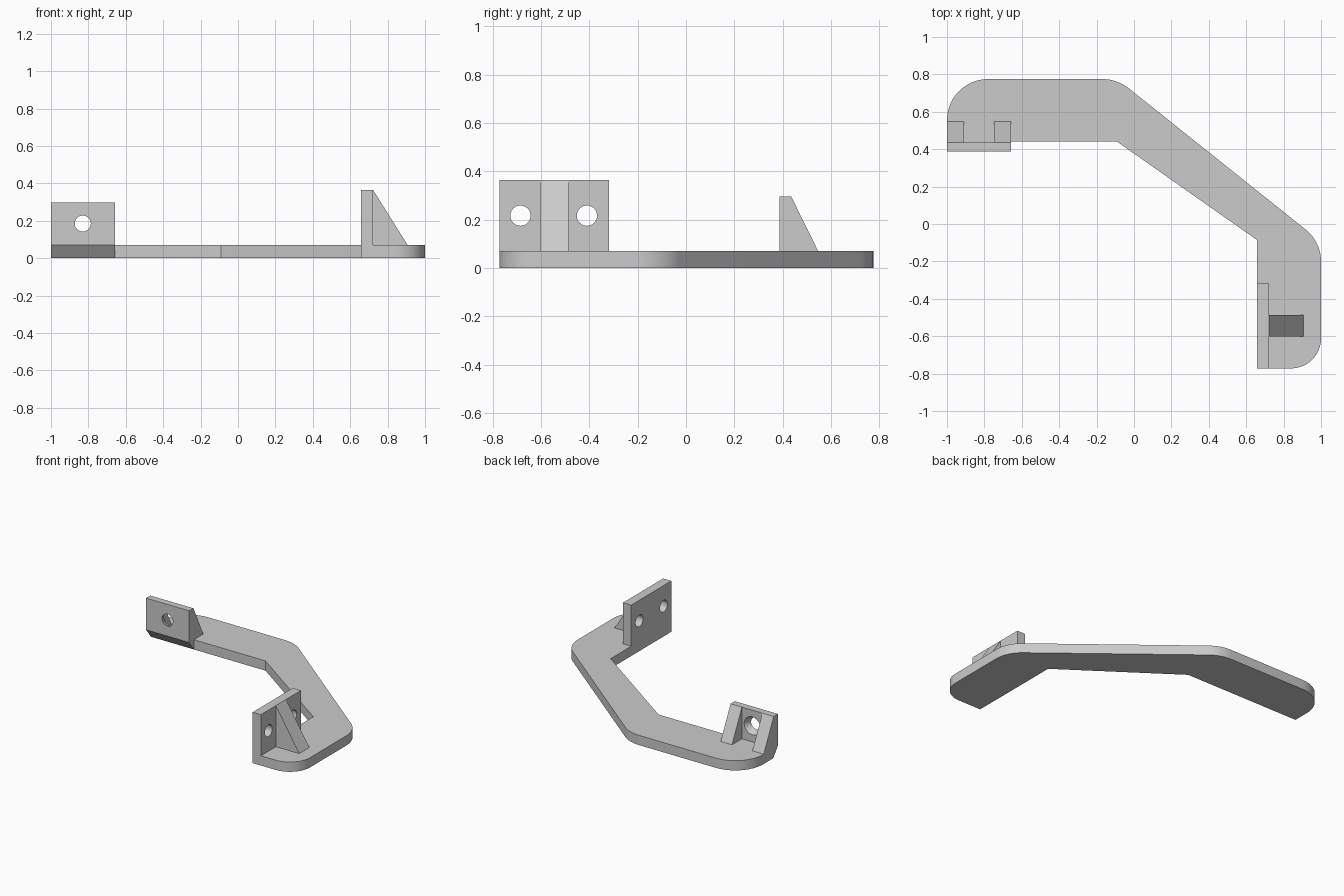
import bpy, bmesh, math
from mathutils import Vector, Matrix

cube = bpy.data.objects.get("Cube")
if cube:
    bpy.data.objects.remove(cube, do_unlink=True)

grey = bpy.data.materials.new("plain grey")
grey.use_nodes = True
colour = (0.6, 0.6, 0.6, 1)
grey.diffuse_color = colour
grey.node_tree.nodes["Principled BSDF"].inputs["Base Color"].default_value = colour


def fillet(prev, corner, nxt, radius, steps=12):
    """Points of an arc rounding one outline corner."""
    c = Vector(corner)
    a, b = (Vector(prev) - c).normalized(), (Vector(nxt) - c).normalized()
    half = a.angle(b) / 2
    centre = c + (a + b).normalized() * radius / math.sin(half)
    start = c + a * radius / math.tan(half) - centre
    end = c + b * radius / math.tan(half) - centre
    sweep = start.angle_signed(end)
    return [centre + Matrix.Rotation(-sweep * i / steps, 2) @ start
            for i in range(steps + 1)]


def extrude(name, points, offset):
    """Solid from a planar 3D outline swept along an offset."""
    bm = bmesh.new()
    face = bm.faces.new([bm.verts.new(p) for p in points])
    swept = bmesh.ops.extrude_face_region(bm, geom=[face])["geom"]
    verts = [v for v in swept if isinstance(v, bmesh.types.BMVert)]
    bmesh.ops.translate(bm, verts=verts, vec=offset)
    bmesh.ops.recalc_face_normals(bm, faces=bm.faces)
    mesh = bpy.data.meshes.new(name)
    bm.to_mesh(mesh)
    bm.free()
    obj = bpy.data.objects.new(name, mesh)
    bpy.context.collection.objects.link(obj)
    mesh.materials.append(grey)
    return obj


def drill(target, location, rotation, r1, r2, depth):
    """Cut a round hole, wider at one end if r1 and r2 differ."""
    bpy.ops.mesh.primitive_cone_add(vertices=32, radius1=r1, radius2=r2, depth=depth,
                                    location=location, rotation=rotation)
    cutter = bpy.context.object
    cutter.name = "hole_cutter"
    cutter.data.materials.append(grey)
    mod = target.modifiers.new("hole", 'BOOLEAN')
    mod.operation = 'DIFFERENCE'
    mod.solver = 'EXACT'
    mod.object = cutter
    bpy.context.view_layer.objects.active = target
    bpy.ops.object.modifier_apply(modifier=mod.name)
    bpy.data.objects.remove(cutter, do_unlink=True)


T = 0.07  # base thickness

# Bent base arm: (x, y, corner radius)
corners = [(-1, 0.44, 0), (-1, 0.775, 0.22), (-0.09, 0.775, 0.23), (1, -0.095, 0.22),
           (1, -0.772, 0.16), (0.657, -0.772, 0), (0.657, -0.085, 0), (-0.09, 0.44, 0)]
outline = []
for i, (x, y, r) in enumerate(corners):
    prev, nxt = corners[i - 1][:2], corners[(i + 1) % len(corners)][:2]
    outline += fillet(prev, (x, y), nxt, r) if r else [Vector((x, y))]
base = extrude("base_arm", [(p.x, p.y, 0) for p in outline], (0, 0, T))

# Small tab with a sloped underside, two gussets and a countersunk hole
tab_profile = [(0.44, 0), (0.387, T), (0.387, 0.297), (0.435, 0.297), (0.435, T), (0.44, T)]
tab = extrude("small_tab", [(-1, y, z) for y, z in tab_profile], (0.342, 0, 0))
drill(tab, (-0.83, 0.411, 0.185), (math.pi / 2, 0, 0), 0.065, 0.042, 0.052)
for name, x in (("outer", -1), ("inner", -0.748)):
    extrude(name + "_tab_gusset",
            [(x, 0.435, T), (x, 0.435, 0.297), (x, 0.547, T)], (0.09, 0, 0))

# Tall wall with two holes and a central gusset
wall = extrude("tall_wall", [(0.657, -0.772, 0), (0.657, -0.318, 0),
                             (0.657, -0.318, 0.365), (0.657, -0.772, 0.365)], (0.065, 0, 0))
for y in (-0.685, -0.41):
    drill(wall, (0.69, y, 0.217), (0, math.pi / 2, 0), 0.042, 0.042, 0.2)
extrude("wall_gusset", [(0.722, -0.602, T), (0.722, -0.602, 0.365), (0.907, -0.602, T)],
        (0, 0.115, 0))

# Smooth the round corners and holes, keep edges sharp
for obj in (base, tab, wall):
    bpy.ops.object.select_all(action='DESELECT')
    obj.select_set(True)
    bpy.context.view_layer.objects.active = obj
    bpy.ops.object.shade_smooth_by_angle(angle=math.radians(30))
